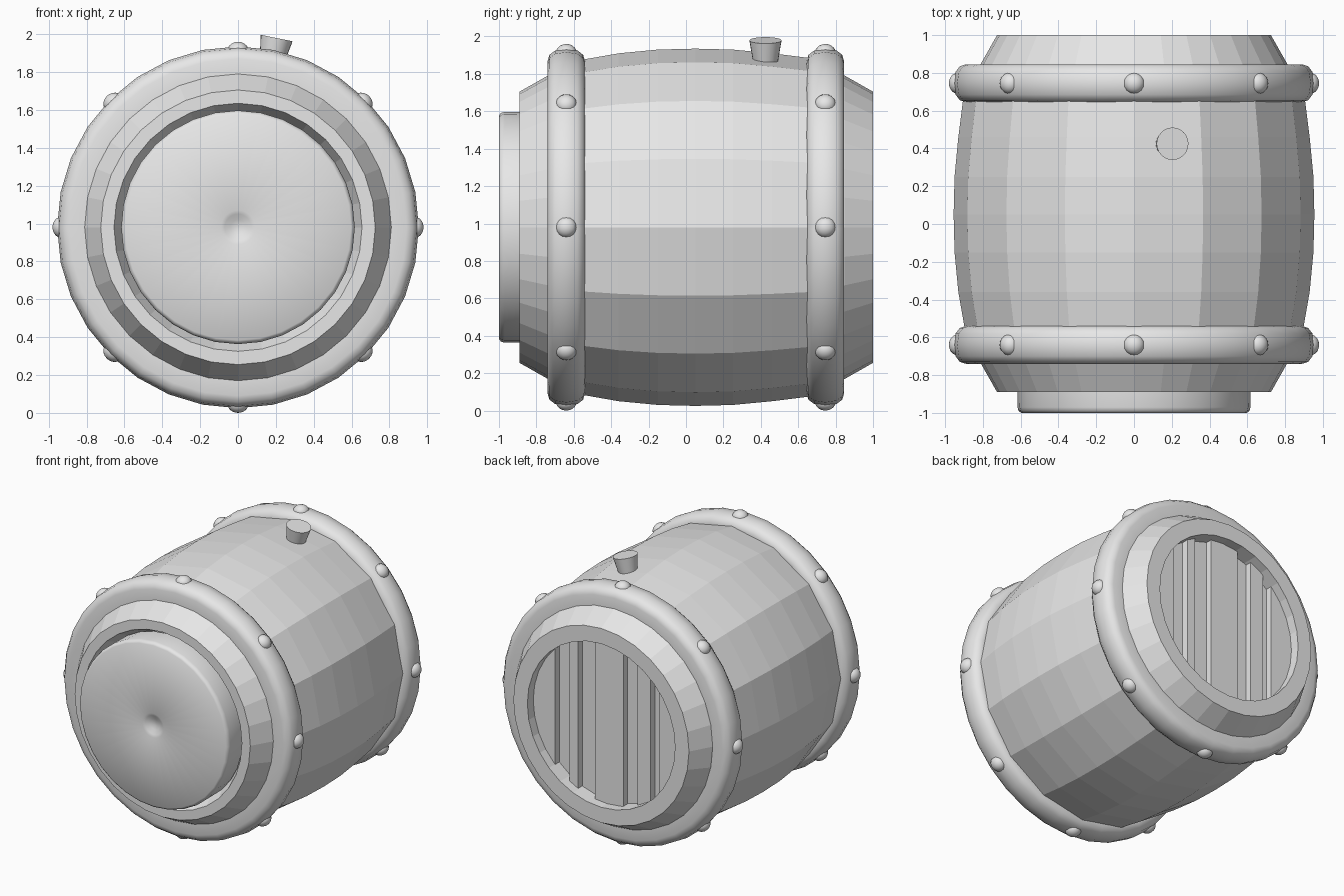
import bpy, bmesh, math
from mathutils import Vector, Matrix

if "Cube" in bpy.data.objects:
    bpy.data.objects.remove(bpy.data.objects["Cube"])

CZ = 0.98      # height of the barrel axis
SIDES = 32

grey = bpy.data.materials.new("plain_grey")
grey.use_nodes = True
tint = (0.8, 0.8, 0.8, 1)
grey.diffuse_color = tint
grey.node_tree.nodes["Principled BSDF"].inputs["Base Color"].default_value = tint


def finish(name, bm, smooth=None):
    bmesh.ops.recalc_face_normals(bm, faces=bm.faces)
    mesh = bpy.data.meshes.new(name)
    bm.to_mesh(mesh)
    bm.free()
    mesh.materials.append(grey)
    ob = bpy.data.objects.new(name, mesh)
    bpy.context.collection.objects.link(ob)
    if smooth:
        bpy.ops.object.select_all(action="DESELECT")
        ob.select_set(True)
        bpy.context.view_layer.objects.active = ob
        bpy.ops.object.shade_smooth_by_angle(angle=math.radians(smooth))
    return ob


def lathe(name, profile, smooth=None, closed=False, caps=(False, False)):
    """Spin (y, radius, stave flatness) points around the barrel axis."""
    bm = bmesh.new()
    rings = []
    for y, r, *flat in profile:
        chord = 1 - (flat[0] if flat else 0) * (1 - math.cos(math.tau / SIDES))
        ring = []
        for i in range(SIDES):
            a = math.tau * i / SIDES
            k = r * (chord if i % 2 else 1)
            ring.append(bm.verts.new((k * math.cos(a), y, CZ + k * math.sin(a))))
        rings.append(ring)
    pairs = list(zip(rings, rings[1:]))
    if closed:
        pairs.append((rings[-1], rings[0]))
    for a, b in pairs:
        for i in range(SIDES):
            j = (i + 1) % SIDES
            bm.faces.new((a[i], a[j], b[j], b[i]))
    if caps[0]:
        bm.faces.new(rings[0])
    if caps[1]:
        bm.faces.new(rings[-1])
    return finish(name, bm, smooth)


# Barrel body: front recess, bulging sixteen-stave wall, back rim and recess
lathe("barrel_body", [
    (-0.80, 0.61), (-0.89, 0.655), (-0.89, 0.725), (-0.74, 0.81),
    (-0.56, 0.895, 1), (-0.36, 0.93, 1), (-0.15, 0.95, 1), (0.05, 0.955, 1),
    (0.25, 0.95, 1), (0.46, 0.93, 1), (0.66, 0.905, 1), (0.85, 0.81),
    (1.0, 0.725), (1.0, 0.61), (0.88, 0.61)], caps=(True, True))

# Front lid with a rounded rim and a small central dimple
lathe("front_lid", [
    (-0.82, 0.615), (-0.97, 0.617), (-0.99, 0.611), (-1.0, 0.597),
    (-1.0, 0.09), (-0.993, 0.07), (-0.978, 0.04), (-0.972, 0.01)],
    smooth=40, caps=(True, True))

# Rounded hoops and their rivets
for label, y in (("front", -0.64), ("back", 0.745)):
    lathe(label + "_hoop", [
        (y - 0.10, 0.80), (y - 0.10, 0.89), (y - 0.09, 0.922), (y - 0.06, 0.945),
        (y, 0.955), (y + 0.06, 0.945), (y + 0.09, 0.922), (y + 0.10, 0.89),
        (y + 0.10, 0.80)], smooth=50, closed=True)
    for n in range(8):
        a = math.tau * n / 8
        out = Vector((math.cos(a), 0, math.sin(a)))
        place = (Matrix.Translation(Vector((0, y, CZ)) + out * 0.932)
                 @ out.to_track_quat("Z", "Y").to_matrix().to_4x4()
                 @ Matrix.Diagonal((0.056, 0.056, 0.048, 1)))
        bm = bmesh.new()
        bmesh.ops.create_uvsphere(bm, u_segments=16, v_segments=10, radius=1, matrix=place)
        finish(f"{label}_rivet_{n + 1}", bm, smooth=60)

# Tapered bung pointing outward from the upper wall
lean = Vector((0.2, 0, 0.98)).normalized()
place = (Matrix.Translation(Vector((0, 0.425, CZ)) + lean * 0.96)
         @ lean.to_track_quat("Z", "Y").to_matrix().to_4x4())
bm = bmesh.new()
bmesh.ops.create_cone(bm, cap_ends=True, segments=24, radius1=0.066, radius2=0.086,
                      depth=0.12, matrix=place)
finish("bung", bm, smooth=40)

# Upright planks set in the back recess, with open grooves between them
R = 0.612
for n, (lo, hi) in enumerate(((-0.61, -0.43), (-0.36, -0.25), (-0.135, 0.10),
                              (0.24, 0.31), (0.43, 0.61))):
    bm = bmesh.new()
    xs = [lo + (hi - lo) * k / 8 for k in range(9)]
    edge = [(x, math.sqrt(max(R * R - x * x, 0.0001))) for x in xs]
    outline = edge + [(x, -h) for x, h in reversed(edge)]
    face = bm.faces.new([bm.verts.new((x, 0.93, CZ + h)) for x, h in outline])
    extruded = bmesh.ops.extrude_face_region(bm, geom=[face])["geom"]
    bmesh.ops.translate(bm, vec=(0, -0.06, 0),
                        verts=[v for v in extruded if isinstance(v, bmesh.types.BMVert)])
    finish(f"back_plank_{n + 1}", bm)
